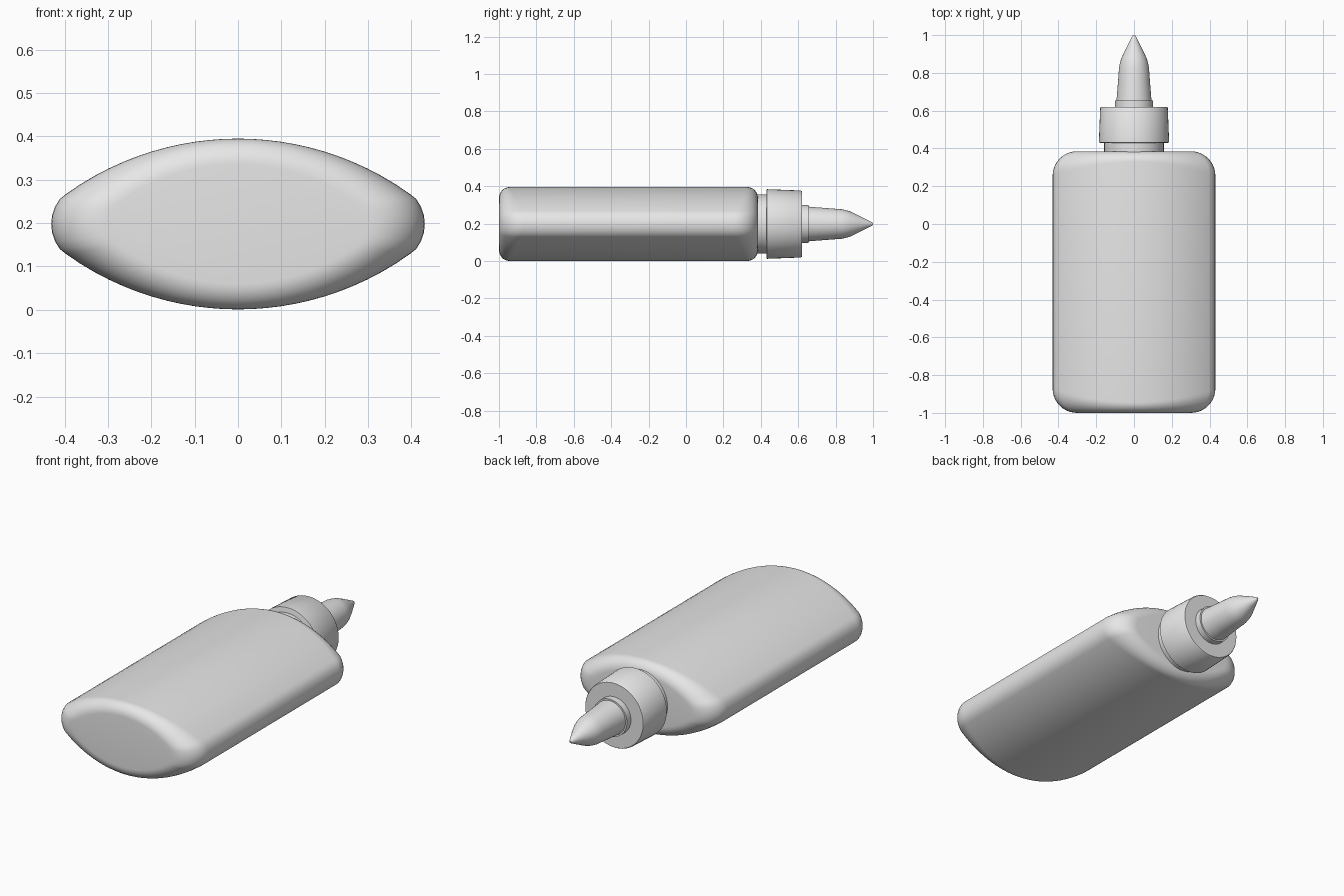
import bpy, bmesh, math

cube = bpy.data.objects.get("Cube")
if cube:
    bpy.data.objects.remove(cube, do_unlink=True)

grey = bpy.data.materials.new("light_grey_plastic")
grey.use_nodes = True
grey.diffuse_color = (0.8, 0.8, 0.8, 1)
grey.node_tree.nodes["Principled BSDF"].inputs["Base Color"].default_value = (0.8, 0.8, 0.8, 1)

MID_Z = 0.198


def loft(name, rings, angle=35):
    """Skin closed rings of points into a capped solid."""
    bm = bmesh.new()
    loops = [[bm.verts.new(p) for p in ring] for ring in rings]
    n = len(loops[0])
    for a, b in zip(loops, loops[1:]):
        for i in range(n):
            bm.faces.new((a[i], a[(i + 1) % n], b[(i + 1) % n], b[i]))
    bm.faces.new(loops[0])
    bm.faces.new(loops[-1])
    bmesh.ops.recalc_face_normals(bm, faces=bm.faces)
    mesh = bpy.data.meshes.new(name)
    bm.to_mesh(mesh)
    bm.free()
    mesh.materials.append(grey)
    obj = bpy.data.objects.new(name, mesh)
    bpy.context.collection.objects.link(obj)
    bpy.ops.object.select_all(action="DESELECT")
    obj.select_set(True)
    bpy.context.view_layer.objects.active = obj
    bpy.ops.object.shade_smooth_by_angle(angle=math.radians(angle))
    return obj


def turned(name, profile, sides=48):
    """Turn a (y, radius) profile around the bottle's long axis."""
    steps = [2 * math.pi * i / sides for i in range(sides)]
    return loft(name, [[(r * math.cos(t), y, MID_Z + r * math.sin(t)) for t in steps]
                       for y, r in profile])


# Lens-shaped body section: broad arc with rounded side edges
ARC_R, HALF_W, HALF_H = 0.68, 0.431, 0.197
quarter = [(HALF_W, 0), (0.429, 0.02), (0.422, 0.04), (0.411, 0.058)]
for i in range(13):
    x = 0.396 * (1 - i / 12)
    quarter.append((x, HALF_H - ARC_R + math.sqrt(ARC_R ** 2 - x * x)))
upper = quarter + [(-x, z) for x, z in reversed(quarter[:-1])]
section = upper + [(x, -z) for x, z in reversed(upper[1:-1])]


def body_ring(end_y, direction, a):
    """One ring of a rounded end; the rounding is longer at the sides."""
    scale = 0.7 + 0.3 * math.cos(a)
    ring = []
    for x, z in section:
        depth = 0.055 + 0.075 * (abs(x) / HALF_W) ** 2
        ring.append((x * scale, end_y - direction * depth * (1 - math.sin(a)), MID_Z + z * scale))
    return ring


STEPS = 10
angles = [math.pi / 2 * i / STEPS for i in range(STEPS + 1)]
loft("bottle_body", [body_ring(-1.0, -1, a) for a in reversed(angles)]
     + [body_ring(0.385, 1, a) for a in angles])

# Neck, screw cap and pointed nozzle
turned("neck", [(0.36, 0.158), (0.44, 0.158)])
turned("screw_cap", [(0.43, 0.180), (0.432, 0.186), (0.614, 0.179), (0.62, 0.175)])
turned("nozzle_collar", [(0.61, 0.101), (0.655, 0.101)])
turned("nozzle", [(0.65, 0.093), (0.75, 0.085), (0.83, 0.079), (0.855, 0.074), (0.88, 0.066),
                  (0.92, 0.047), (0.96, 0.027), (0.99, 0.012), (1.0, 0.005)])
